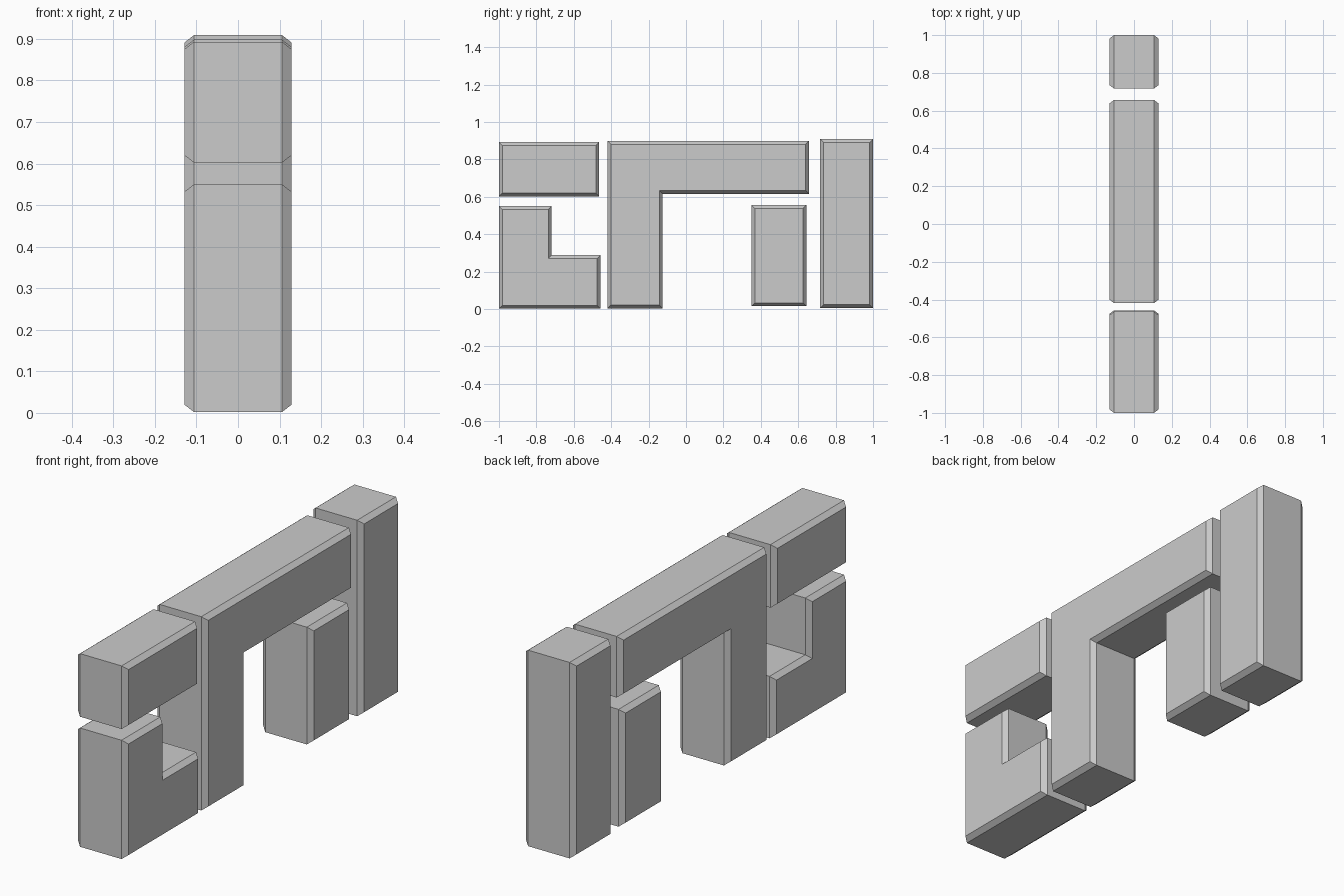
import bpy
import bmesh
from mathutils import Vector

default = bpy.data.objects.get("Cube")
if default:
    bpy.data.objects.remove(default, do_unlink=True)

# Plain grey for every block
grey = bpy.data.materials.new("grey")
grey.use_nodes = True
colour = (0.6, 0.6, 0.6, 1)
grey.diffuse_color = colour
grey.node_tree.nodes["Principled BSDF"].inputs["Base Color"].default_value = colour

HALF = 0.129      # half thickness along x
CHAMFER_X = 0.023
CHAMFER = 0.018   # inset of the side outlines


def inset(outline, amount):
    """Move every corner of a counter-clockwise right-angled outline inward."""
    result = []
    for i, p in enumerate(outline):
        p = Vector(p)
        a = (p - Vector(outline[i - 1])).normalized()
        b = (Vector(outline[(i + 1) % len(outline)]) - p).normalized()
        result.append(p + amount * Vector((-a.y - b.y, a.x + b.x)))
    return result


def block(name, outline):
    """Extrude a (y, z) outline along x with chamfered side rims."""
    bm = bmesh.new()
    small = inset(outline, CHAMFER)
    sections = [(-HALF, small), (-HALF + CHAMFER_X, outline),
                (HALF - CHAMFER_X, outline), (HALF, small)]
    rings = [[bm.verts.new((x, p[0], p[1])) for p in ring] for x, ring in sections]
    n = len(outline)
    for low, high in zip(rings, rings[1:]):
        for i in range(n):
            j = (i + 1) % n
            bm.faces.new((low[i], low[j], high[j], high[i]))
    bm.faces.new(rings[0][::-1])
    bm.faces.new(rings[-1])
    bmesh.ops.recalc_face_normals(bm, faces=bm.faces)
    mesh = bpy.data.meshes.new(name)
    bm.to_mesh(mesh)
    bm.free()
    mesh.materials.append(grey)
    obj = bpy.data.objects.new(name, mesh)
    bpy.context.collection.objects.link(obj)


def rectangle(y0, y1, z0, z1):
    return [(y0, z0), (y1, z0), (y1, z1), (y0, z1)]


# Straight blocks
block("upper_front_block", rectangle(-1, -0.464, 0.602, 0.893))
block("short_post", rectangle(0.35, 0.643, 0.015, 0.556))
block("tall_back_post", rectangle(0.717, 1, 0.005, 0.909))

# L-shaped block at the front
block("lower_front_block", [(-1, 0.002), (-0.457, 0.002), (-0.457, 0.288),
                            (-0.718, 0.288), (-0.718, 0.55), (-1, 0.55)])

# Leg with a long arm reaching back
block("angled_beam", [(-0.419, 0.004), (-0.125, 0.004), (-0.125, 0.616),
                      (0.657, 0.616), (0.657, 0.898), (-0.419, 0.898)])
